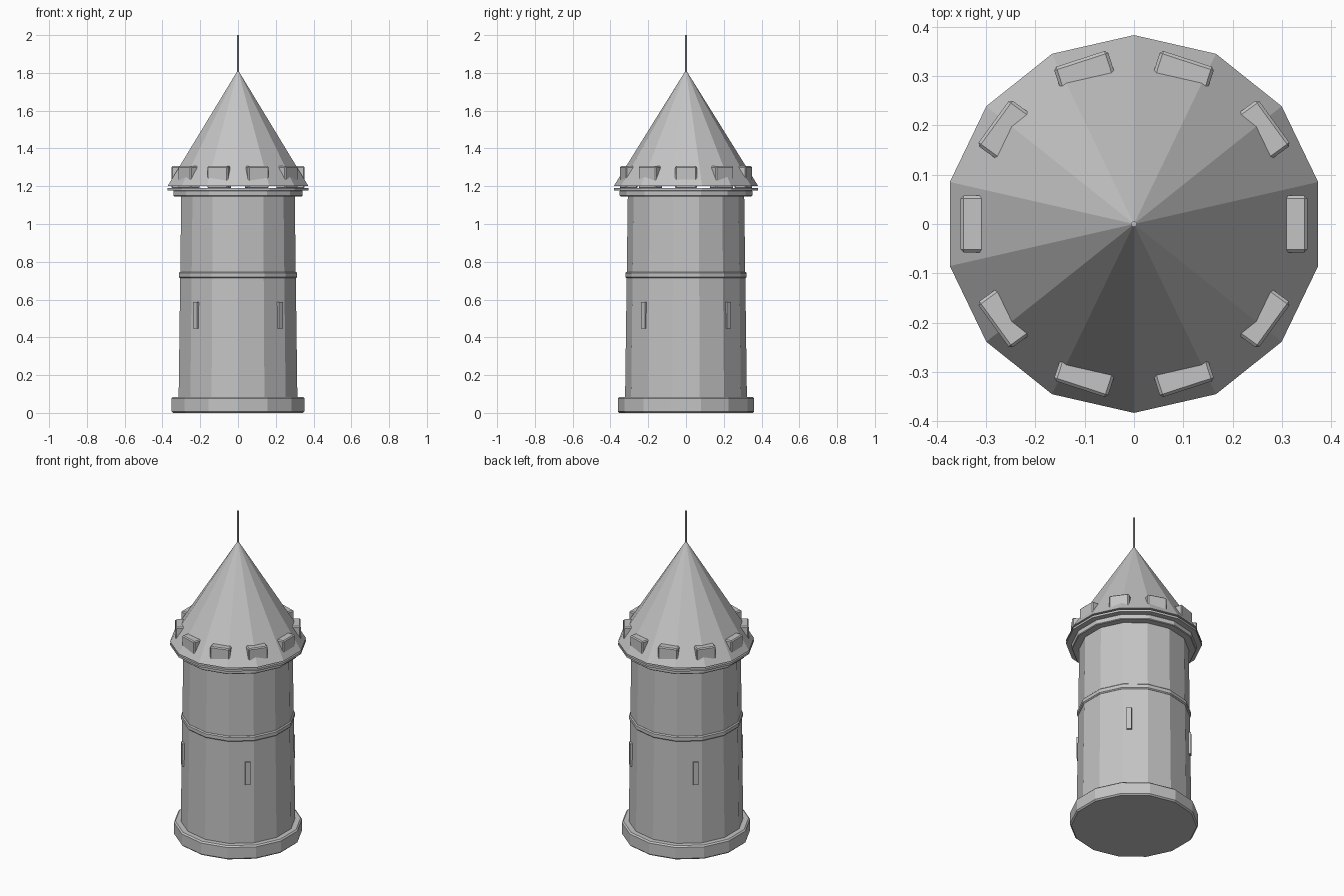
import bpy, bmesh, math
from mathutils import Matrix

if "Cube" in bpy.data.objects:
    bpy.data.objects.remove(bpy.data.objects["Cube"])

SIDES = 14
stone = bpy.data.materials.new("grey stone")
stone.diffuse_color = (0.55, 0.55, 0.55, 1)
stone.use_nodes = True
stone.node_tree.nodes["Principled BSDF"].inputs["Base Color"].default_value = stone.diffuse_color


def finish(bm, name):
    bmesh.ops.recalc_face_normals(bm, faces=bm.faces)
    me = bpy.data.meshes.new(name)
    bm.to_mesh(me)
    bm.free()
    me.materials.append(stone)
    ob = bpy.data.objects.new(name, me)
    bpy.context.collection.objects.link(ob)
    return ob


def ring_solid(name, r1, r2, z1, z2, sides=SIDES, bevel=0):
    """Faceted cylinder or cone with a corner pointing along y."""
    bm = bmesh.new()
    bmesh.ops.create_cone(bm, cap_ends=True, segments=sides, radius1=r1, radius2=r2,
                          depth=z2 - z1, matrix=Matrix.Translation((0, 0, (z1 + z2) / 2)))
    # place a corner exactly on the y axis
    bm.verts.ensure_lookup_table()
    v = max(bm.verts, key=lambda p: p.co.x ** 2 + p.co.y ** 2).co
    turn = math.pi / 2 - math.atan2(v.y, v.x)
    bmesh.ops.rotate(bm, verts=bm.verts, matrix=Matrix.Rotation(turn, 3, 'Z'))
    if bevel:
        rims = [e for e in bm.edges if abs(e.verts[0].co.z - e.verts[1].co.z) < 1e-5]
        bmesh.ops.bevel(bm, geom=rims, offset=bevel, segments=1, affect='EDGES')
    return finish(bm, name)


def radial_block(name, angle, r1, r2, width, z1, z2, bevel):
    """Box facing outwards at the given angle."""
    bm = bmesh.new()
    m = (Matrix.Rotation(angle, 4, 'Z')
         @ Matrix.Translation(((r1 + r2) / 2, 0, (z1 + z2) / 2))
         @ Matrix.Diagonal((r2 - r1, width, z2 - z1, 1)))
    bmesh.ops.create_cube(bm, size=1, matrix=m)
    if bevel:
        bmesh.ops.bevel(bm, geom=bm.edges[:], offset=bevel, segments=1, affect='EDGES')
    return finish(bm, name)


# Tower body and stone rings
ring_solid("plinth", 0.361, 0.361, 0, 0.085, bevel=0.008)
ring_solid("tower_wall", 0.323, 0.308, 0.04, 1.16)
ring_solid("middle_band", 0.321, 0.321, 0.713, 0.746, bevel=0.006)
ring_solid("cornice", 0.351, 0.351, 1.146, 1.179, bevel=0.004)
ring_solid("eaves_slab", 0.382, 0.382, 1.178, 1.191)

# Roof and spike
ring_solid("roof", 0.383, 0, 1.2, 1.815)
ring_solid("spire_spike", 0.006, 0.006, 1.78, 2.0, sides=8)

# Ten battlements poking through the roof
for i in range(10):
    radial_block(f"battlement_{i + 1}", math.radians(36 * i),
                 0.288, 0.352, 0.115, 1.188, 1.306, 0.006)

# Four arrow slits on the diagonals
for i in range(4):
    radial_block(f"arrow_slit_{i + 1}", math.radians(45 + 90 * i),
                 0.295, 0.322, 0.029, 0.447, 0.587, 0)
